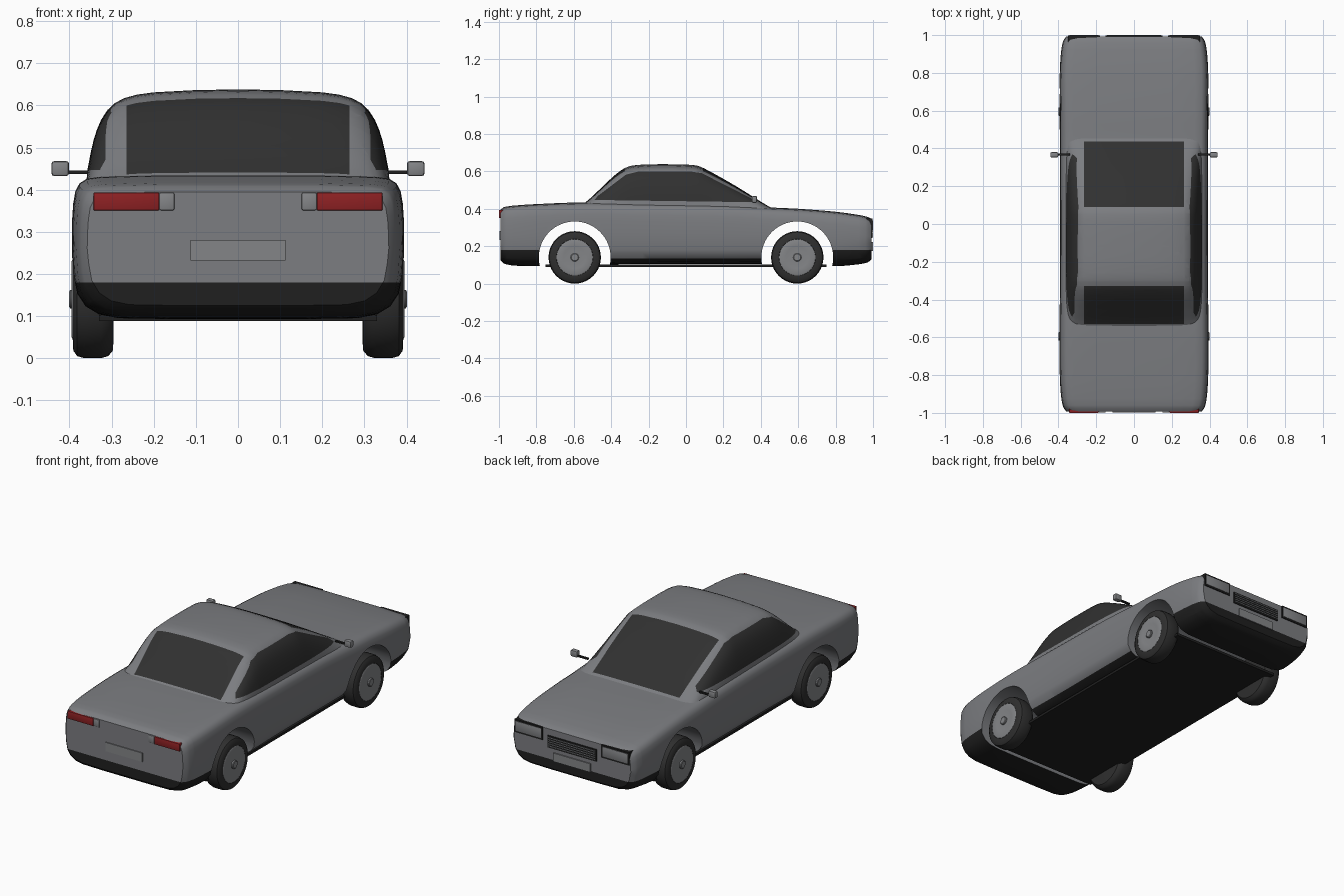
import bpy, bmesh, math
from mathutils import Vector, Matrix

if "Cube" in bpy.data.objects:
    bpy.data.objects.remove(bpy.data.objects["Cube"])


def material(name, rgb):
    m = bpy.data.materials.new(name)
    m.diffuse_color = (*rgb, 1)
    m.use_nodes = True
    m.node_tree.nodes["Principled BSDF"].inputs["Base Color"].default_value = m.diffuse_color
    return m


PAINT = material("grey_paint", (0.20, 0.205, 0.218))
GLASS = material("dark_glass", (0.03, 0.03, 0.03))
TRIM = material("black_trim", (0.014, 0.014, 0.014))
RUBBER = material("tyre_rubber", (0.028, 0.028, 0.028))
LENS = material("pale_grey", (0.23, 0.235, 0.245))
RED = material("red_lens", (0.27, 0.015, 0.017))


def finish(name, bm, mats, angle=35):
    bmesh.ops.recalc_face_normals(bm, faces=bm.faces)
    me = bpy.data.meshes.new(name)
    bm.to_mesh(me)
    bm.free()
    for m in mats:
        me.materials.append(m)
    ob = bpy.data.objects.new(name, me)
    bpy.context.collection.objects.link(ob)
    smooth(ob, angle)
    return ob


def smooth(ob, angle=35):
    bpy.ops.object.select_all(action='DESELECT')
    ob.select_set(True)
    bpy.context.view_layer.objects.active = ob
    bpy.ops.object.shade_smooth_by_angle(angle=math.radians(angle))


def box(name, x, y, z, mat, bevel=0.0):
    bm = bmesh.new()
    size = [r[1] - r[0] for r in (x, y, z)]
    mid = Vector([(r[0] + r[1]) / 2 for r in (x, y, z)])
    bmesh.ops.create_cube(bm, size=1, matrix=Matrix.Translation(mid) @ Matrix.Diagonal((*size, 1)))
    if bevel:
        bmesh.ops.bevel(bm, geom=bm.edges[:], offset=bevel, segments=2, affect='EDGES', profile=0.5)
    return finish(name, bm, [mat])


def curve_at(rows, t):
    """Hermite interpolation through rows of (t, a, b, ...)."""
    n = len(rows)
    slope = lambda i, k: ((rows[min(i + 1, n - 1)][k] - rows[max(i - 1, 0)][k]) /
                          (rows[min(i + 1, n - 1)][0] - rows[max(i - 1, 0)][0]))
    i = next((j for j in range(n - 1) if t <= rows[j + 1][0]), n - 2)
    d = rows[i + 1][0] - rows[i][0]
    u = (t - rows[i][0]) / d
    return [rows[i][k] * (2*u**3 - 3*u**2 + 1) + rows[i + 1][k] * (3*u**2 - 2*u**3)
            + d * slope(i, k) * (u**3 - 2*u**2 + u) + d * slope(i + 1, k) * (u**3 - u**2)
            for k in range(1, len(rows[0]))]


def loft(rows, section, steps):
    """Skin mirrored half sections along y."""
    ys = sorted({round(rows[0][0] + (rows[-1][0] - rows[0][0]) * i / steps, 4) for i in range(steps + 1)}
                | {r[0] for r in rows})
    bm = bmesh.new()
    rings = []
    for y in ys:
        half = section(*curve_at(rows, y))
        full = half + [(-x, z) for x, z in reversed(half) if x > 1e-6]
        rings.append([bm.verts.new((x, y, z)) for x, z in full])
    n = len(rings[0])
    for a, b in zip(rings, rings[1:]):
        for i in range(n):
            bm.faces.new((a[i], a[(i + 1) % n], b[(i + 1) % n], b[i]))
    bm.faces.new(rings[0])
    bm.faces.new(rings[-1])
    return bm


def cut(bm, co, no):
    bmesh.ops.bisect_plane(bm, geom=bm.verts[:] + bm.edges[:] + bm.faces[:],
                           plane_co=co, plane_no=no, dist=1e-5)


def lathe(name, profile, y, z, side, mats, segs=40):
    """Spin (x, radius) points around an axle line."""
    bm = bmesh.new()
    rings = [[bm.verts.new((side * x, y + r * math.cos(2 * math.pi * i / segs),
                            z + r * math.sin(2 * math.pi * i / segs))) for i in range(segs)]
             for x, r in profile]
    for a, b in zip(rings, rings[1:]):
        for i in range(segs):
            bm.faces.new((a[i], a[(i + 1) % segs], b[(i + 1) % segs], b[i]))
    bm.faces.new(rings[0])
    bm.faces.new(rings[-1])
    return finish(name, bm, mats)


# Lower body: y, half width, top, bottom
BODY = [(-0.993, 0.358, 0.395, 0.125), (-0.975, 0.372, 0.408, 0.108), (-0.93, 0.384, 0.416, 0.097),
        (-0.8, 0.393, 0.425, 0.093), (-0.55, 0.394, 0.434, 0.1), (-0.2, 0.391, 0.43, 0.105),
        (0.2, 0.391, 0.422, 0.105), (0.45, 0.392, 0.407, 0.105), (0.6, 0.393, 0.4, 0.1),
        (0.8, 0.393, 0.384, 0.093), (0.93, 0.384, 0.366, 0.104), (0.975, 0.372, 0.355, 0.115),
        (0.993, 0.358, 0.345, 0.13)]


def body_section(w, t, b):
    pts = [(0, b), (0.4, b), (0.72, b + 0.002), (0.84, b + 0.011), (0.92, b + 0.03), (0.97, b + 0.06),
           (0.99, b + 0.1), (1, (b + t) / 2), (0.998, t - 0.1), (0.992, t - 0.065), (0.98, t - 0.038),
           (0.955, t - 0.019), (0.91, t - 0.008), (0.82, t - 0.003), (0.5, t), (0, t)]
    return [(w * x, z) for x, z in pts]


body = finish("body_shell", loft(BODY, body_section, 60), [PAINT, TRIM])
WHEEL_Y, WHEEL_Z = 0.595, 0.14

# Wheel arches cut right through
for y in (-WHEEL_Y, WHEEL_Y):
    cutter = lathe("arch_cutter", [(-0.6, 0.192), (0.6, 0.192)], y, WHEEL_Z, 1, [], 64)
    cutter.hide_render = True
    mod = body.modifiers.new("arch", 'BOOLEAN')
    mod.operation, mod.solver, mod.object = 'DIFFERENCE', 'EXACT', cutter
    bpy.context.view_layer.objects.active = body
    bpy.ops.object.modifier_apply(modifier=mod.name)
    bpy.data.objects.remove(cutter)

# Black lower trim on bumpers and sills
bm = bmesh.new()
bm.from_mesh(body.data)
for z in (0.135, 0.18):
    cut(bm, (0, 0, z), (0, 0, 1))
for f in bm.faces:
    c = f.calc_center_median()
    r = math.hypot(abs(c.y) - WHEEL_Y, c.z - WHEEL_Z)
    f.material_index = int(c.z < (0.18 if abs(c.y) > WHEEL_Y else 0.135) and r > 0.193)
bm.to_mesh(body.data)
bm.free()
smooth(body)

# Cabin: y, roof height
CABIN = [(-0.62, 0.39), (-0.535, 0.437), (-0.46, 0.505), (-0.395, 0.567), (-0.345, 0.607), (-0.3, 0.628),
         (-0.23, 0.636), (-0.12, 0.638), (0.0, 0.636), (0.06, 0.63), (0.11, 0.609), (0.26, 0.525),
         (0.44, 0.414), (0.5, 0.384)]
CABIN_HALF = [(0.364, 0), (0.357, 0.27), (0.349, 0.43), (0.343, 0.53), (0.335, 0.63), (0.325, 0.72),
              (0.31, 0.81), (0.292, 0.875), (0.27, 0.92), (0.24, 0.952), (0.2, 0.973), (0.1, 0.994), (0, 1)]
bm = loft(CABIN, lambda t: [(x, 0.38 + f * (t - 0.38)) for x, f in CABIN_HALF], 50)

# Side glass outline (y, z) and front/rear glass limits
SIDE = [(-0.49, 0.447), (0.37, 0.435), (0.35, 0.455), (0.085, 0.59), (0.02, 0.6), (-0.25, 0.6),
        (-0.32, 0.583), (-0.47, 0.47)]
planes = []
for (y0, z0), (y1, z1) in zip(SIDE, SIDE[1:] + SIDE[:1]):
    planes.append((Vector((0, y0, z0)), Vector((0, z0 - z1, y1 - y0)).normalized()))
for co, no in planes:
    cut(bm, co, no)
for x in (-0.265, 0.265):
    cut(bm, (x, 0, 0), (1, 0, 0))
for y in (-0.53, -0.327, 0.09, 0.437):
    cut(bm, (0, y, 0), (0, 1, 0))
bmesh.ops.recalc_face_normals(bm, faces=bm.faces)
for f in bm.faces:
    c = f.calc_center_median()
    side = abs(c.x) > 0.28 and all((c - Vector((c.x, 0, 0)) - co).dot(no) > 0 for co, no in planes)
    ends = abs(c.x) < 0.265 and f.normal.z > 0 and (-0.53 < c.y < -0.327 or 0.09 < c.y < 0.437)
    f.material_index = int(side or ends)
finish("cabin", bm, [PAINT, GLASS])

# Floor plate
box("floor_plate", (-0.33, 0.33), (-0.75, 0.75), (0.088, 0.102), TRIM)

# Wheels and mirrors on both sides
TYRE = [(0.296, 0.105), (0.297, 0.122), (0.308, 0.135), (0.325, 0.14), (0.365, 0.14), (0.382, 0.135),
        (0.391, 0.122), (0.392, 0.098), (0.386, 0.094)]
for side, tag in ((-1, "left"), (1, "right")):
    for y, end in ((-WHEEL_Y, "rear"), (WHEEL_Y, "front")):
        lathe(f"{end}_{tag}_tyre", TYRE, y, WHEEL_Z, side, [RUBBER])
        lathe(f"{end}_{tag}_wheel_disc", [(0.38, 0.097), (0.392, 0.097), (0.395, 0.09), (0.391, 0.06),
                                          (0.391, 0.03)], y, WHEEL_Z, side, [LENS])
        lathe(f"{end}_{tag}_hub_cap", [(0.385, 0.022), (0.398, 0.022), (0.401, 0.018)],
              y, WHEEL_Z, side, [LENS], 24)
    span = lambda a, b: tuple(sorted((side * a, side * b)))
    box(f"{tag}_mirror_stem", span(0.34, 0.42), (0.362, 0.374), (0.437, 0.445), TRIM)
    box(f"{tag}_mirror", span(0.401, 0.443), (0.352, 0.38), (0.432, 0.468), LENS, 0.007)
    # Lamps
    box(f"{tag}_tail_lamp", span(0.187, 0.343), (-1.0, -0.96), (0.351, 0.393), RED, 0.002)
    box(f"{tag}_reverse_lamp", span(0.151, 0.187), (-0.999, -0.96), (0.351, 0.393), LENS, 0.004)
    box(f"{tag}_headlamp_frame", span(0.18, 0.35), (0.96, 0.998), (0.275, 0.347), TRIM)
    box(f"{tag}_headlamp_lens", span(0.188, 0.342), (0.99, 1.0), (0.284, 0.338), LENS, 0.001)

# Grille with slats
box("grille", (-0.15, 0.15), (0.98, 0.997), (0.243, 0.31), TRIM)
for i in range(5):
    z = 0.252 + i * 0.0115
    box(f"grille_slat_{i + 1}", (-0.144, 0.144), (0.99, 1.0), (z, z + 0.004), PAINT)

# Blank number plates
box("rear_plate", (-0.113, 0.113), (-0.998, -0.98), (0.232, 0.281), LENS)
box("front_plate", (-0.113, 0.113), (0.98, 0.999), (0.175, 0.222), LENS)
